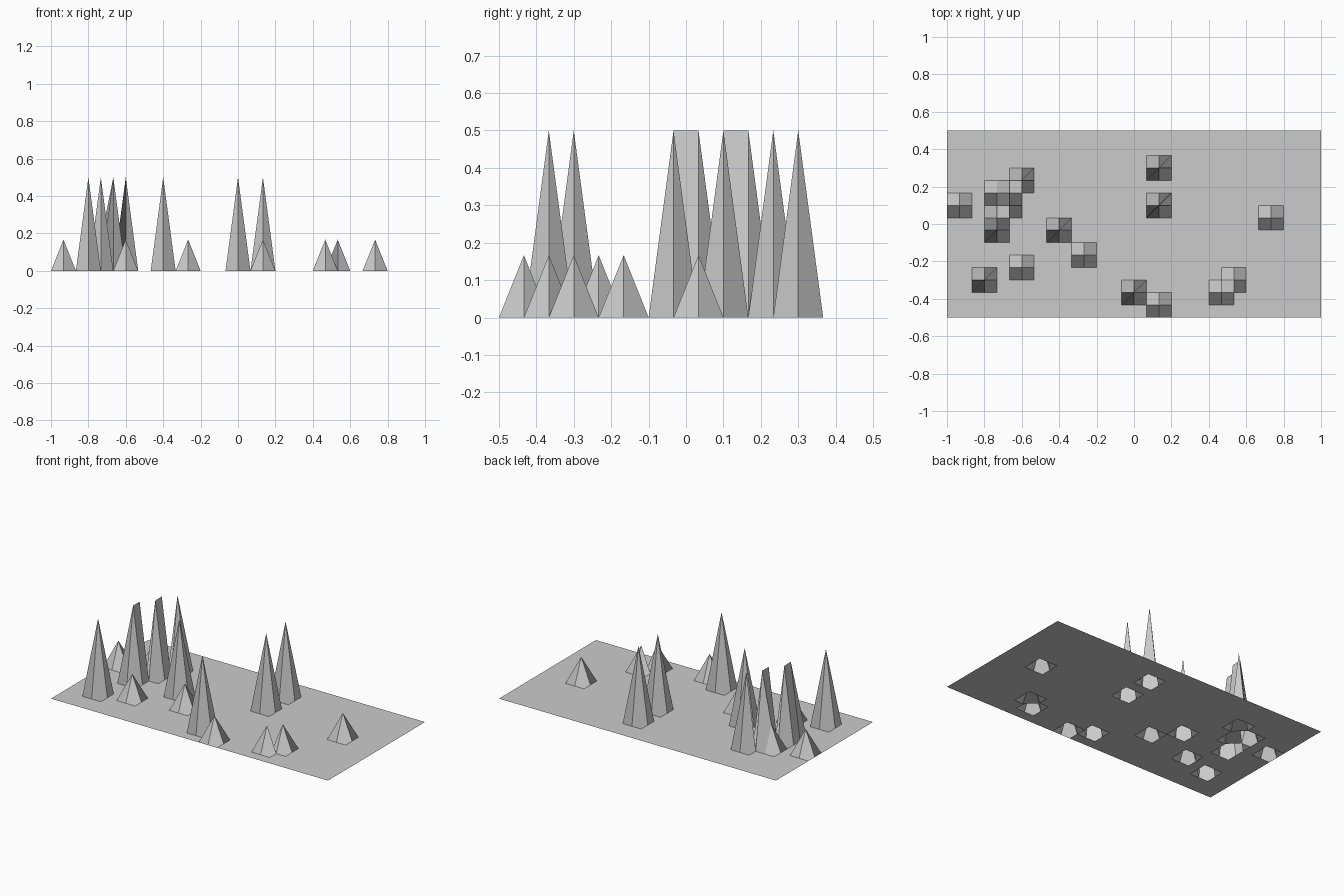
import bpy

if "Cube" in bpy.data.objects:
    bpy.data.objects.remove(bpy.data.objects["Cube"])

# Terrain sheet: 30 x 15 square cells, with single grid points pulled up into peaks
NX, NY = 30, 15
STEP = 1 / 15
TALL, LOW = 0.5, 1 / 6

tall_peaks = [(3, 3), (9, 7), (15, 2), (17, 9), (17, 12),
              (4, 7), (4, 8), (5, 9), (5, 10), (6, 11)]      # last five form the ridge
low_peaks = [(1, 9), (6, 4), (11, 5), (17, 1), (26, 8),
             (22, 2), (23, 3), (4, 10)]

height = {p: TALL for p in tall_peaks}
height.update({p: LOW for p in low_peaks})

verts = [(-1 + i * STEP, -0.5 + j * STEP, height.get((i, j), 0.0))
         for j in range(NY + 1) for i in range(NX + 1)]


def index(i, j):
    return j * (NX + 1) + i


# Quads start at the lower-left corner so each folds along its rising diagonal
faces = [(index(i, j), index(i + 1, j), index(i + 1, j + 1), index(i, j + 1))
         for j in range(NY) for i in range(NX)]

mesh = bpy.data.meshes.new("terrain")
mesh.from_pydata(verts, [], faces)
mesh.update()
terrain = bpy.data.objects.new("terrain", mesh)
bpy.context.collection.objects.link(terrain)
